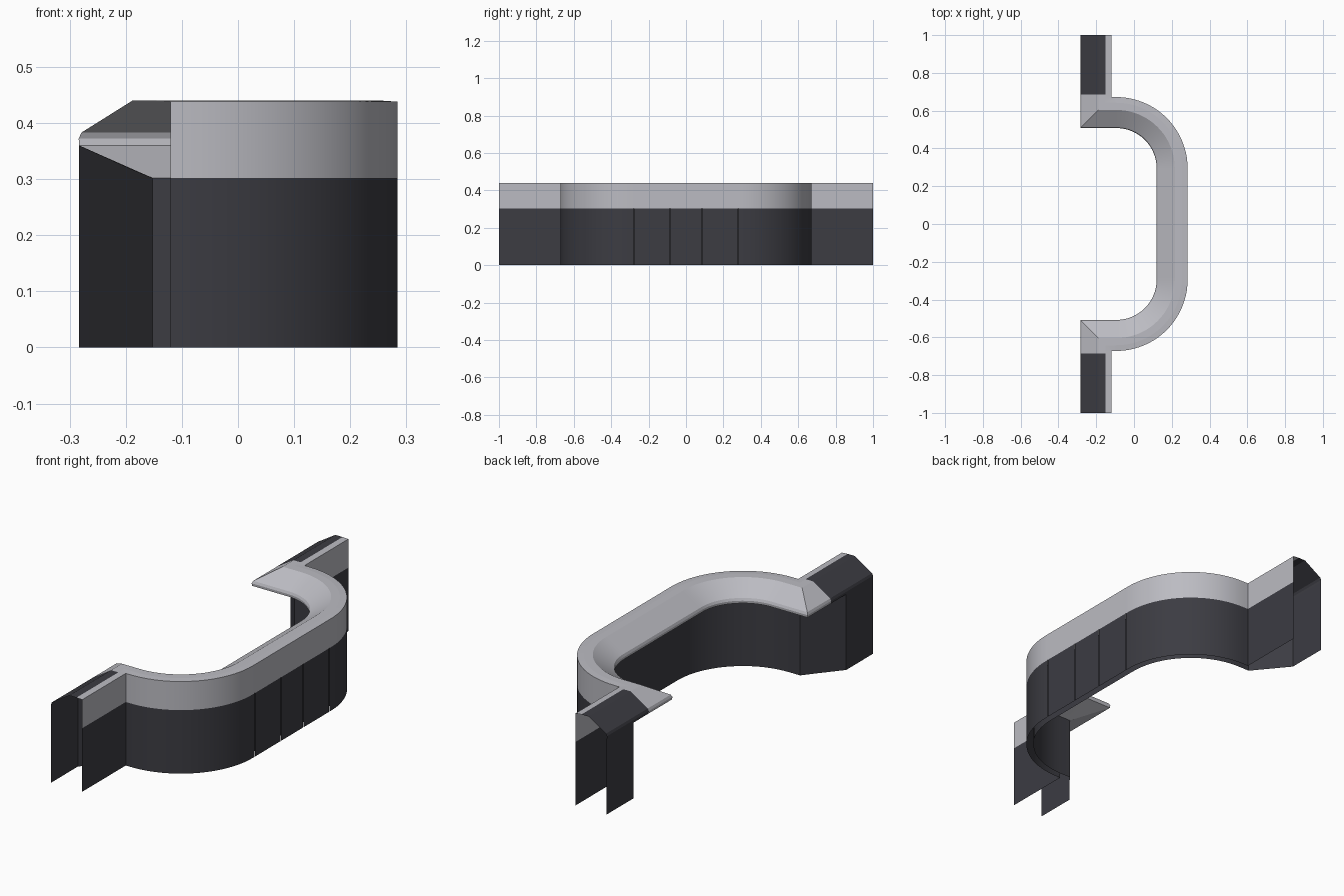
import bpy, bmesh
from math import sin, cos, pi, radians

if "Cube" in bpy.data.objects:
    bpy.data.objects.remove(bpy.data.objects["Cube"])

def material(name, rgb):
    m = bpy.data.materials.new(name)
    m.diffuse_color = (*rgb, 1)
    m.use_nodes = True
    m.node_tree.nodes["Principled BSDF"].inputs["Base Color"].default_value = m.diffuse_color
    return m

DARK = material("dark_panel", (0.045, 0.045, 0.055))
LIGHT = material("light_trim", (0.50, 0.50, 0.54))

# Half path, y = -1 to 0: x, y, inward direction, inner wall inset, inner wall top
stations = [
    (-.12, -1.0, -1, 0, .163, .36),
    (-.12, -.80, -1, 0, .163, .36),
    (-.12, -.685, -1, 0, .068, .317),
    (-.12, -.672, -1, 1, .032, .302),
]
R, CX, CY, N = .378, -.094, -.294, 20
for i in range(N + 1):
    a = -pi / 2 + (pi / 2) * i / N
    stations.append((CX + R * cos(a), CY + R * sin(a), -cos(a), -sin(a), .032, .302))
for y in (-.282, -.278, -.088, -.084, 0):
    stations.append((CX + R, y, -1, 0, .032, .302))
BAY = 2                      # first station of the light-topped bay
END = len(stations) - 1
SLITS = (N + 5, N + 7)       # narrow panel gaps in the outer wall

# Cross-section as (inset, height), outer foot over the lip to the inner foot
def section(w, top):
    return [(0, 0), (0, .302), (0, .438), (.03, .44), (.068, .44),
            (.159, .383), (.164, .372), (.163, .36), (w, top), (w, 0)]

def strip(name, k0, k1, s0, s1, mat, skip=()):
    bm = bmesh.new()
    grid = []
    for x, y, nx, ny, w, top in stations[s0:s1 + 1]:
        grid.append([bm.verts.new((x + nx * d, y + ny * d, z))
                     for d, z in section(w, top)[k0:k1 + 1]])
    for s in range(s1 - s0):
        if s + s0 in skip:
            continue
        for k in range(k1 - k0):
            bm.faces.new((grid[s][k], grid[s + 1][k], grid[s + 1][k + 1], grid[s][k + 1]))
    bmesh.ops.remove_doubles(bm, verts=bm.verts, dist=1e-5)
    mesh = bpy.data.meshes.new(name)
    bm.to_mesh(mesh)
    bm.free()
    ob = bpy.data.objects.new(name, mesh)
    bpy.context.collection.objects.link(ob)
    mesh.materials.append(mat)
    bpy.ops.object.select_all(action='DESELECT')
    ob.select_set(True)
    bpy.context.view_layer.objects.active = ob
    bpy.ops.object.shade_smooth_by_angle(angle=radians(25))
    # Mirror the half across the middle of the bay
    mod = ob.modifiers.new("mirror", 'MIRROR')
    mod.use_axis = (False, True, False)
    return ob

# Outer wall, its light upper band and flat top edge
strip("outer_wall", 0, 1, 0, END, DARK, SLITS)
strip("upper_band", 1, 3, 0, END, LIGHT)
# Straight end roofs
strip("end_roof", 3, 7, 0, BAY, DARK)
# Overhanging bay lip and its underside
strip("bay_lip", 3, 7, BAY, END, LIGHT)
strip("lip_underside", 7, 8, 1, END, LIGHT)
# Inner wall, stepping diagonally from the end walls to the bay
strip("end_wall_top", 7, 8, 0, 1, DARK) if stations[0][5] < .36 else None
strip("inner_wall", 8, 9, 0, END, DARK)
